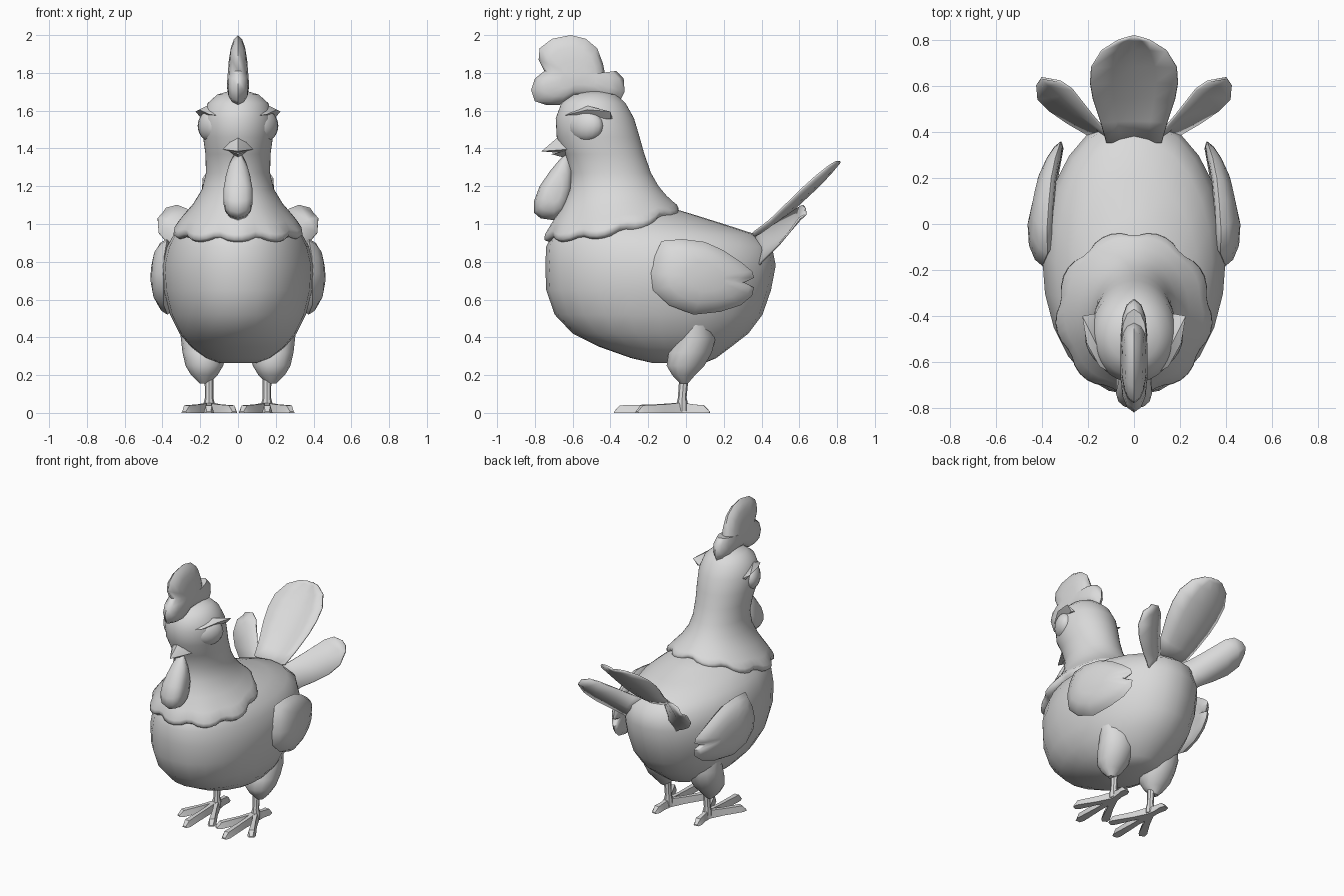
import bpy, bmesh, math
from mathutils import Vector

if "Cube" in bpy.data.objects:
    bpy.data.objects.remove(bpy.data.objects["Cube"])

grey = bpy.data.materials.new("plain grey")
grey.diffuse_color = (0.7, 0.7, 0.7, 1)
grey.use_nodes = True
grey.node_tree.nodes["Principled BSDF"].inputs["Base Color"].default_value = grey.diffuse_color


def finish(name, bm, angle=40):
    bmesh.ops.remove_doubles(bm, verts=bm.verts, dist=0.0005)
    bmesh.ops.recalc_face_normals(bm, faces=bm.faces)
    me = bpy.data.meshes.new(name)
    bm.to_mesh(me)
    bm.free()
    me.materials.append(grey)
    me.shade_smooth()
    me.set_sharp_from_angle(angle=math.radians(angle))
    ob = bpy.data.objects.new(name, me)
    bpy.context.collection.objects.link(ob)
    return ob


def skin(bm, rings, cap_start=True, cap_end=True):
    """Bridge a list of closed point rings."""
    vs = [[bm.verts.new(p) for p in r] for r in rings]
    n = len(vs[0])
    for a, b in zip(vs, vs[1:]):
        for i in range(n):
            bm.faces.new((a[i], a[(i + 1) % n], b[(i + 1) % n], b[i]))
    if cap_start:
        bm.faces.new(vs[0])
    if cap_end:
        bm.faces.new(vs[-1])


def loft(name, rows, seg=24, cx=0, front=2.0, back=2.0, angle=40):
    """Stack of rounded rings; row = z, y front, y back, half width, back lift, scallop."""
    rings = []
    for z, y0, y1, w, lift, scallop in rows:
        ring = []
        for i in range(seg):
            a = 2 * math.pi * i / seg
            c, s = math.cos(a), math.sin(a)
            power = back if s > 0 else front
            k = math.copysign(abs(c) ** (2 / power), c)
            m = math.copysign(abs(s) ** (2 / power), s)
            lobe = abs(math.sin(4.5 * (a - math.pi / 2))) ** .7
            g = 1 + scallop * (lobe - 0.8)
            ring.append((cx + w * k * g, (y0 + y1) / 2 + (y1 - y0) / 2 * m * g,
                         z + lift * ((1 + s) / 2) ** 2 - scallop * 0.35 * lobe))
        rings.append(ring)
    bm = bmesh.new()
    skin(bm, rings)
    return finish(name, bm, angle)


def puff(name, outline, place, angle=60):
    """Pillow-shaped part from a 2D outline; place(u, v, h) with h from -1 to 1."""
    cu = sum(p[0] for p in outline) / len(outline)
    cv = sum(p[1] for p in outline) / len(outline)
    rings = []
    for k, h in ((.4, -1), (.7, -.87), (.9, -.55), (1, 0), (.9, .55), (.7, .87), (.4, 1)):
        rings.append([place(cu + (u - cu) * k, cv + (v - cv) * k, h) for u, v in outline])
    bm = bmesh.new()
    skin(bm, rings)
    return finish(name, bm, angle)


# Body
loft("body", [
    (.265, -.18, .10, .10, 0, 0), (.29, -.29, .16, .17, 0, 0), (.35, -.46, .24, .25, 0, 0),
    (.42, -.60, .33, .31, 0, 0), (.52, -.695, .405, .36, 0, 0), (.65, -.74, .45, .392, 0, 0),
    (.78, -.745, .475, .40, 0, 0), (.88, -.74, .455, .375, 0, 0), (.945, -.71, .37, .34, 0, 0),
    (1.0, -.65, .20, .28, 0, 0), (1.05, -.62, .04, .21, 0, 0), (1.08, -.6, -.06, .13, 0, 0)],
    front=2.1, back=2.0, angle=60)

# Head and neck with scalloped feather hem
loft("head_and_neck", [
    (1.703, -.52, -.44, .05, 0, 0), (1.685, -.60, -.37, .11, 0, 0), (1.64, -.66, -.32, .16, 0, 0),
    (1.56, -.69, -.275, .187, 0, 0), (1.46, -.685, -.245, .185, 0, 0), (1.37, -.64, -.22, .172, 0, 0),
    (1.27, -.61, -.185, .17, 0, 0), (1.18, -.62, -.145, .19, .02, 0), (1.09, -.66, -.10, .24, .06, .01),
    (1.02, -.71, -.055, .30, .10, .05), (.975, -.742, -.035, .335, .14, .09),
    (.95, -.744, -.035, .338, .145, .10), (.935, -.72, -.07, .315, .11, .09)], seg=54, angle=75)

# Comb
puff("comb", [
    (-.82, 1.71), (-.80, 1.65), (-.74, 1.63), (-.67, 1.63), (-.60, 1.67), (-.50, 1.67), (-.42, 1.66),
    (-.35, 1.65), (-.325, 1.70), (-.33, 1.77), (-.37, 1.81), (-.43, 1.80), (-.44, 1.85), (-.47, 1.93),
    (-.53, 1.98), (-.61, 2.0), (-.71, 1.98), (-.775, 1.93), (-.78, 1.87), (-.75, 1.81), (-.80, 1.77)],
    lambda u, v, h: (h * (.058 - .08 * max(0, v - 1.75)), u, v))

# Wattle
puff("wattle", [
    (-.63, 1.38), (-.67, 1.34), (-.72, 1.28), (-.775, 1.20), (-.805, 1.12), (-.805, 1.06), (-.77, 1.03),
    (-.70, 1.02), (-.65, 1.05), (-.62, 1.11), (-.60, 1.2), (-.60, 1.3)],
    lambda u, v, h: (h * (.078 - .18 * max(0, v - 1.18)), u, v))

# Beak, upper and lower halves
for name, tip, pts in (
        ("upper_beak", (0, -.765, 1.385), [(-.08, -.63, 1.395), (0, -.655, 1.375), (.08, -.63, 1.395),
                                           (.05, -.65, 1.44), (0, -.66, 1.475), (-.05, -.65, 1.44)]),
        ("lower_beak", (0, -.715, 1.37), [(-.06, -.62, 1.39), (.06, -.62, 1.39), (0, -.62, 1.345)])):
    bm = bmesh.new()
    t = bm.verts.new(tip)
    base = [bm.verts.new(p) for p in pts]
    for i in range(len(base)):
        bm.faces.new((base[i - 1], base[i], t))
    bm.faces.new(base)
    finish(name, bm, 50)

# Tail: centre feather, cupped, built from rows of y, z, half width
bm = bmesh.new()
rows = []
for y, z, w in ((.36, .915, .12), (.45, .975, .145), (.55, 1.06, .178), (.62, 1.125, .19),
                (.69, 1.19, .185), (.76, 1.262, .14), (.80, 1.31, .07), (.815, 1.328, .015)):
    rows.append([bm.verts.new((w * k, y - .05 * w * k * k, z + .3 * w * k * k))
                 for k in (-1, -.5, 0, .5, 1)])
for a, b in zip(rows, rows[1:]):
    for i in range(4):
        bm.faces.new((a[i], a[i + 1], b[i + 1], b[i]))
solid = finish("centre_tail_feather", bm).modifiers.new("thickness", 'SOLIDIFY')
solid.thickness, solid.offset = .01, 0

# Paired parts
for side, sx in (("left", 1), ("right", -1)):
    # Side tail feather, lofted strip from upper edge to lower edge, root inside the rump
    bm = bmesh.new()
    upper = [(.07, .34, .92), (.12, .40, .95), (.18, .47, 1.0), (.27, .585, 1.08), (.32, .62, 1.10),
             (.38, .63, 1.085)]
    lower = [(.15, .36, .74), (.22, .40, .80), (.29, .44, .84), (.37, .495, .895), (.42, .545, .955),
             (.425, .60, 1.03)]
    strips = []
    for p, q in zip(upper, lower):
        p, q = Vector(p), Vector(q)
        mid = (p + q) / 2 + Vector((0, .02, -.005))
        strips.append([bm.verts.new((sx * r.x, r.y, r.z)) for r in (p, mid, q)])
    for a, b in zip(strips, strips[1:]):
        for i in range(2):
            bm.faces.new((a[i], a[i + 1], b[i + 1], b[i]))
    solid = finish(side + "_tail_feather", bm).modifiers.new("thickness", 'SOLIDIFY')
    solid.thickness, solid.offset = .01, 0

    # Wing, hugging the flank
    puff(side + "_wing", [
        (-.13, .91), (-.02, .92), (.10, .905), (.20, .86), (.29, .80), (.35, .75), (.36, .715), (.31, .69),
        (.36, .665), (.35, .62), (.29, .57), (.18, .535), (.04, .52), (-.09, .57), (-.175, .65),
        (-.185, .74), (-.165, .83)],
        lambda u, v, h: (sx * (.415 - .55 * max(0, u + .06) ** 2 - 1.2 * min(0, u + .06) ** 2
                               + .05 * h * (1 - max(0, u)) - .9 * (v - .72) ** 2), u, v))

    # Eye, a flattened ball turned forward
    bm = bmesh.new()
    bmesh.ops.create_uvsphere(bm, u_segments=16, v_segments=10, radius=1)
    out = Vector((.87, -.49, 0))
    along = Vector((.49, .87, 0))
    for v in bm.verts:
        p = Vector((.14, -.53, 1.52)) + out * v.co.x * .062 + along * v.co.y * .102
        v.co = (sx * p.x, p.y, p.z + v.co.z * .085)
    finish(side + "_eye", bm)

    # Brow, an overhanging slanted wedge
    bm = bmesh.new()
    for p in ((.115, -.64, 1.575), (.12, -.60, 1.60), (.165, -.52, 1.625), (.225, -.40, 1.595),
              (.17, -.39, 1.56), (.19, -.40, 1.555), (.205, -.52, 1.605), (.15, -.62, 1.58)):
        bm.verts.new((sx * p[0], p[1], p[2]))
    bmesh.ops.convex_hull(bm, input=bm.verts)
    finish(side + "_brow", bm, 30)

    # Thigh and shank
    loft(side + "_thigh", [
        (.155, -.03, .01, .025, 0, 0), (.20, -.075, .05, .07, 0, 0), (.25, -.105, .10, .10, 0, 0),
        (.32, -.095, .14, .116, 0, 0), (.40, -.06, .16, .125, 0, 0), (.52, -.03, .13, .13, 0, 0)],
        seg=14, cx=sx * .178)
    loft(side + "_shank", [
        (.01, -.05, .01, .032, 0, 0), (.05, -.05, .01, .03, 0, 0), (.08, -.043, .003, .022, 0, 0),
        (.20, -.035, .015, .024, 0, 0)], seg=8, cx=sx * .153)

    # Toes: three forward, one back
    root = Vector((.153, -.02, 0))
    for name, end in (("inner", (.02, -.27)), ("middle", (.155, -.38)),
                      ("outer", (.285, -.26)), ("back", (.165, .125))):
        e = Vector((*end, 0))
        d = (e - root).normalized()
        n = Vector((-d.y, d.x, 0))
        rings = []
        for c, w, h in ((root, .024, .055), (root.lerp(e, .4), .02, .045),
                        (e - d * .03, .028, .04), (e, .018, .008)):
            ring = [c + n * w, c + n * w * .6 + Vector((0, 0, h)),
                    c - n * w * .6 + Vector((0, 0, h)), c - n * w]
            rings.append([(sx * p.x, p.y, p.z) for p in ring])
        bm = bmesh.new()
        skin(bm, rings)
        finish(f"{side}_{name}_toe", bm, 35)
